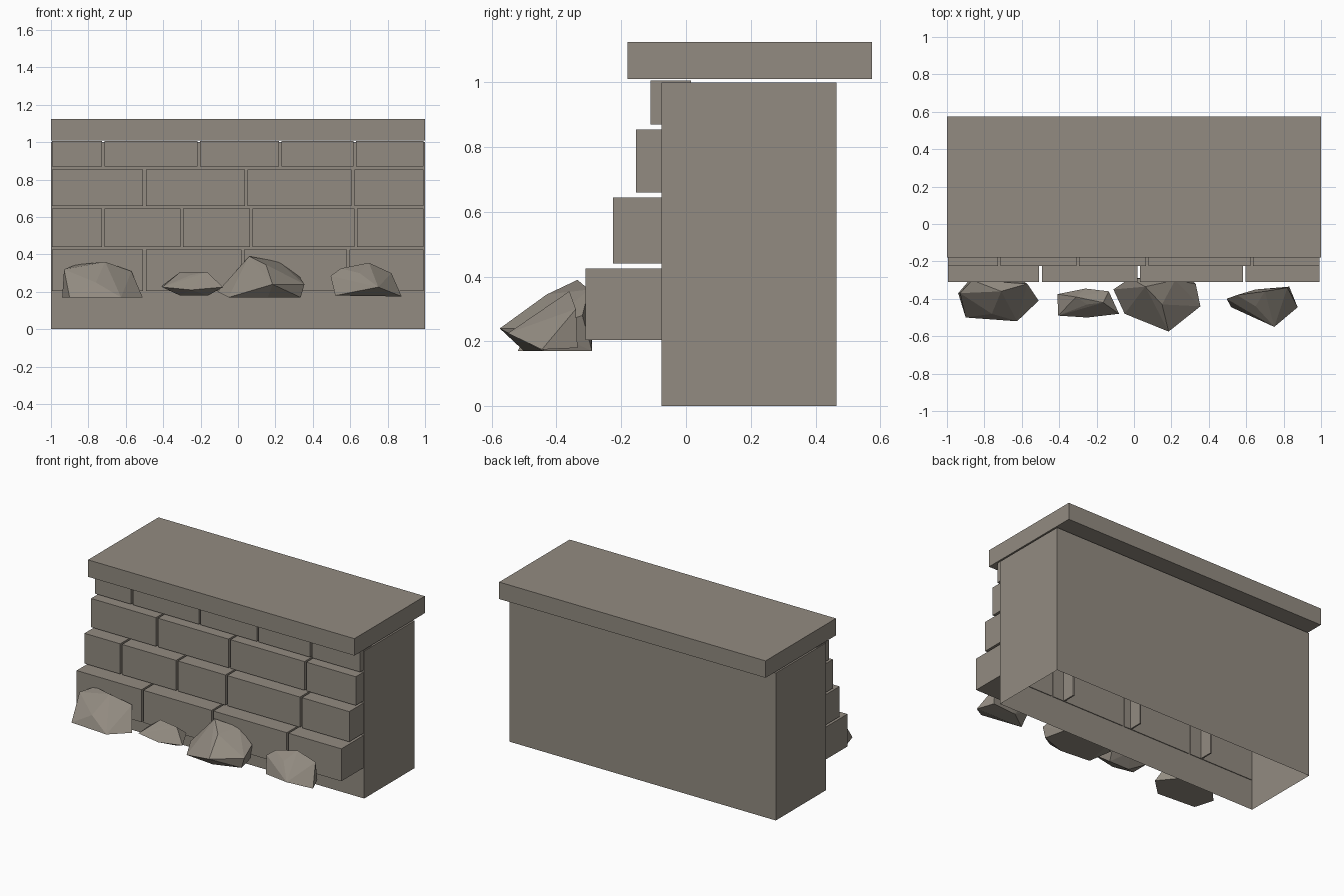
import bpy
import bmesh

default = bpy.data.objects.get("Cube")
if default:
    bpy.data.objects.remove(default, do_unlink=True)

# One warm grey stone colour for everything
stone = bpy.data.materials.new("warm grey stone")
stone.use_nodes = True
colour = (0.29, 0.26, 0.22, 1.0)
stone.diffuse_color = colour
stone.node_tree.nodes["Principled BSDF"].inputs["Base Color"].default_value = colour


def finish(name, bm):
    """Turn a bmesh into a flat shaded stone object."""
    mesh = bpy.data.meshes.new(name)
    bm.to_mesh(mesh)
    bm.free()
    mesh.materials.append(stone)
    obj = bpy.data.objects.new(name, mesh)
    bpy.context.collection.objects.link(obj)
    return obj


def box(name, x, y, z, open_bottom=False):
    """Box spanning the given (low, high) range on each axis."""
    bm = bmesh.new()
    bmesh.ops.create_cube(bm, size=1)
    for v in bm.verts:
        v.co = [span[0] if c < 0 else span[1] for c, span in zip(v.co, (x, y, z))]
    bm.normal_update()
    if open_bottom:
        under = [f for f in bm.faces if f.normal.z < -0.9]
        bmesh.ops.delete(bm, geom=under, context='FACES_ONLY')
    return finish(name, bm)


def rock(name, points):
    """Faceted boulder wrapped around a few corner points."""
    bm = bmesh.new()
    for p in points:
        bm.verts.new(p)
    hull = bmesh.ops.convex_hull(bm, input=bm.verts)
    loose = [v for v in hull["geom_interior"] if isinstance(v, bmesh.types.BMVert)]
    bmesh.ops.delete(bm, geom=loose, context='VERTS')
    bmesh.ops.recalc_face_normals(bm, faces=bm.faces)
    return finish(name, bm)


# Hollow wall body and the overhanging cap slab
box("wall_body", (-1, 1), (-0.075, 0.465), (0, 1), open_bottom=True)
box("cap_slab", (-1, 1), (-0.18, 0.575), (1.01, 1.125))

# Stepped brick courses: bottom, top, front, back, joint positions
courses = [
    (0.205, 0.425, -0.31, -0.07, (-0.5, 0.025, 0.59)),
    (0.44, 0.645, -0.225, -0.07, (-0.72, -0.3, 0.07, 0.63)),
    (0.66, 0.855, -0.155, -0.07, (-0.5, 0.045, 0.615)),
    (0.87, 1.005, -0.11, 0.015, (-0.72, -0.21, 0.225, 0.625)),
]
gap = 0.007
for row, (low, high, front, back, joints) in enumerate(courses, 1):
    edges = (-0.995 - gap, *joints, 0.993 + gap)
    for n, (a, b) in enumerate(zip(edges, edges[1:]), 1):
        box(f"brick_row_{row}_{n}", (a + gap, b - gap), (front, back), (low, high))

# Brick ends poking through into the hollow
for n, x in enumerate((-0.6, -0.04, 0.49), 1):
    box(f"inner_brick_end_{n}", (x, x + 0.01), (-0.075, 0.02), (0.205, 0.425))

# Boulders along the foot of the wall
rock("boulder_right", [
    (-.94, -.37, .17), (-.93, -.37, .32), (-.865, -.3, .345), (-.71, -.36, .36),
    (-.57, -.32, .31), (-.51, -.41, .17), (-.625, -.52, .17), (-.9, -.5, .17),
    (-.76, -.48, .25), (-.6, -.3, .17), (-.88, -.3, .17)])
rock("boulder_small", [
    (-.41, -.375, .23), (-.405, -.49, .225), (-.25, -.5, .21), (-.08, -.48, .225),
    (-.135, -.36, .25), (-.26, -.345, .25), (-.31, -.39, .305), (-.165, -.42, .305),
    (-.16, -.42, .18), (-.31, -.42, .18), (-.25, -.43, .29)])
rock("boulder_large", [
    (-.11, -.35, .2), (-.05, -.48, .17), (.185, -.575, .24), (.335, -.44, .17),
    (.355, -.44, .24), (.33, -.32, .28), (.22, -.3, .36), (.06, -.335, .39),
    (-.02, -.29, .3), (.15, -.43, .345), (.3, -.29, .17), (-.02, -.29, .17),
    (.16, -.5, .17)])
rock("boulder_left", [
    (.495, -.4, .285), (.52, -.445, .18), (.75, -.55, .225), (.875, -.445, .175),
    (.82, -.34, .3), (.7, -.36, .355), (.55, -.38, .325), (.65, -.44, .3),
    (.83, -.335, .18), (.65, -.35, .18)])
